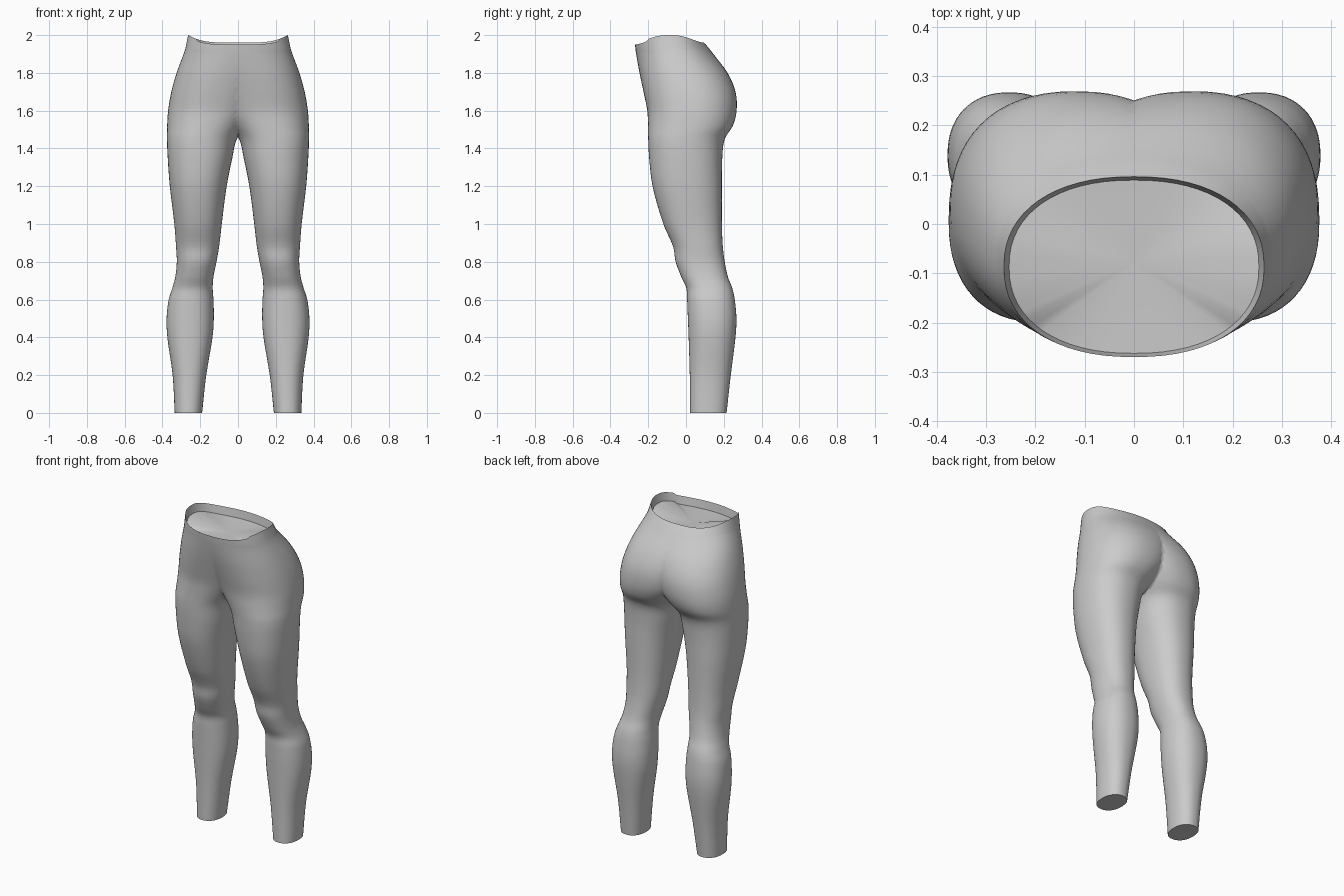
import bpy, bmesh, math

if "Cube" in bpy.data.objects:
    bpy.data.objects.remove(bpy.data.objects["Cube"])

SEG = 64
# height, inner x, outer x, front y, back y (inner x below zero is trimmed at the centre seam)
PROFILE = [
    (0.00, 0.190, 0.335, 0.022, 0.215), (0.20, 0.168, 0.346, 0.020, 0.237),
    (0.40, 0.135, 0.374, 0.014, 0.262), (0.50, 0.128, 0.378, 0.010, 0.267),
    (0.60, 0.130, 0.367, 0.006, 0.258), (0.66, 0.134, 0.348, 0.002, 0.245),
    (0.72, 0.130, 0.332, -0.025, 0.222), (0.80, 0.114, 0.324, -0.055, 0.205),
    (0.88, 0.100, 0.328, -0.068, 0.195), (1.00, 0.086, 0.337, -0.120, 0.190),
    (1.20, 0.060, 0.361, -0.177, 0.190), (1.35, 0.030, 0.372, -0.195, 0.192),
    (1.45, 0.006, 0.376, -0.200, 0.205), (1.52, -0.045, 0.375, -0.201, 0.248),
    (1.60, -0.110, 0.370, -0.205, 0.268), (1.70, -0.160, 0.353, -0.225, 0.262),
    (1.80, -0.215, 0.325, -0.246, 0.220), (1.90, -0.280, 0.288, -0.264, 0.145),
    (1.93, -0.278, 0.278, -0.268, 0.122),
]
WAIST = (-0.264, 0.264, -0.270, 0.096)


def section(x0, x1, y0, y1, power=2.25):
    """Rounded cross-section as a list of (x, y)."""
    pts = []
    for i in range(SEG):
        a = 2 * math.pi * i / SEG
        c, s = math.cos(a), math.sin(a)
        pts.append(((x0 + x1) / 2 + (x1 - x0) / 2 * math.copysign(abs(c) ** (2 / power), c),
                    (y0 + y1) / 2 + (y1 - y0) / 2 * math.copysign(abs(s) ** (2 / power), s)))
    return pts


def smooth_rows(rows, steps=4):
    """Cubic interpolation through the profile rows."""
    def slope(i, k):
        a, b = rows[max(i - 1, 0)], rows[min(i + 1, len(rows) - 1)]
        return (b[k] - a[k]) / (b[0] - a[0])
    out = []
    for i in range(len(rows) - 1):
        p, q = rows[i], rows[i + 1]
        h = q[0] - p[0]
        for j in range(steps):
            t = j / steps
            row = [p[0] + h * t]
            for k in range(1, 5):
                row.append((2*t**3 - 3*t**2 + 1) * p[k] + (t**3 - 2*t**2 + t) * h * slope(i, k)
                           + (3*t**2 - 2*t**3) * q[k] + (t**3 - t**2) * h * slope(i + 1, k))
            out.append(row)
    return out + [list(rows[-1])]


def rim_height(x, y):
    return 1.96 + 0.04 * min(abs(x) / 0.262, 1) ** 4 - (0.01 if y < -0.2 else 0)


def build(name, rings, tip=None):
    """Loft rings, close with an optional fan, trim at the centre and mirror."""
    bm = bmesh.new()
    loops = [[bm.verts.new(p) for p in ring] for ring in rings]
    for a, b in zip(loops, loops[1:]):
        for i in range(SEG):
            j = (i + 1) % SEG
            bm.faces.new((a[i], a[j], b[j], b[i]))
    if tip:
        c = bm.verts.new(tip)
        last = loops[-1]
        for i in range(SEG):
            bm.faces.new((last[i], last[(i + 1) % SEG], c))
    bmesh.ops.bisect_plane(bm, geom=bm.verts[:] + bm.edges[:] + bm.faces[:], dist=1e-5,
                           plane_co=(0, 0, 0), plane_no=(-1, 0, 0), clear_outer=True)
    mesh = bpy.data.meshes.new(name)
    bm.to_mesh(mesh)
    bm.free()
    ob = bpy.data.objects.new(name, mesh)
    bpy.context.collection.objects.link(ob)
    bpy.ops.object.select_all(action='DESELECT')
    ob.select_set(True)
    bpy.context.view_layer.objects.active = ob
    bpy.ops.object.shade_smooth_by_angle(angle=math.radians(40))
    mirror = ob.modifiers.new("mirror", 'MIRROR')
    mirror.merge_threshold = 0.0005
    return ob


# Legs and hips, ending in the curved waist edge
rings = [[(x, y, r[0]) for x, y in section(*r[1:])] for r in smooth_rows(PROFILE)]
rim = [(x, y, rim_height(x, y)) for x, y in section(*WAIST)]
build("leggings", rings + [rim])

# Folded waistband with a shallow closing fan inside
inner = [(x * 0.96, -0.08 + (y + 0.08) * 0.96, z - 0.05) for x, y, z in rim]
build("waist_lining", [rim, inner], (0, -0.077, 1.90))

# Ankle closures
build("ankle_caps", [list(reversed(rings[0]))], (0.262, 0.118, 0.0))
